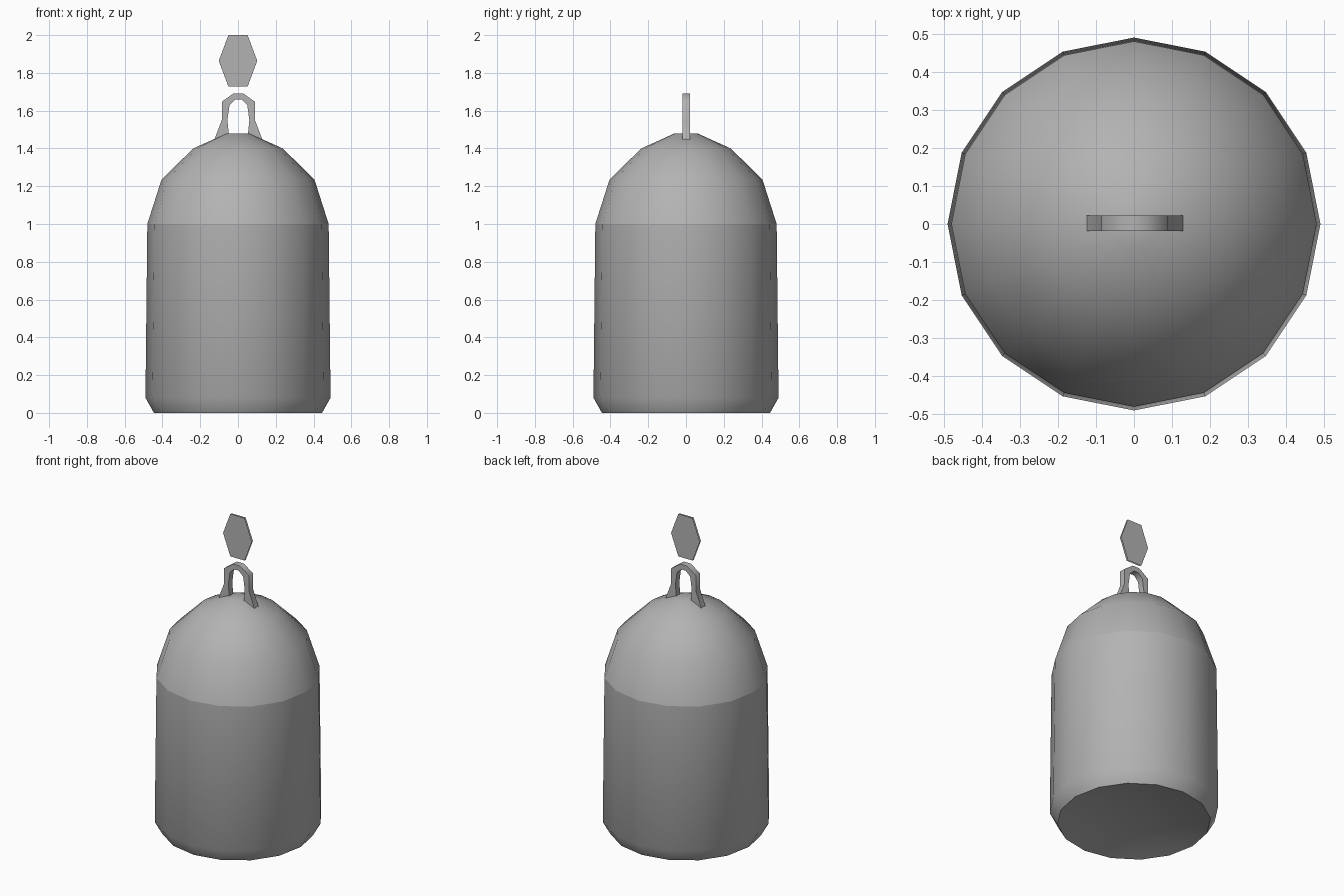
import bpy, math

if "Cube" in bpy.data.objects:
    bpy.data.objects.remove(bpy.data.objects["Cube"])

SIDES = 16
grey = bpy.data.materials.new("dark_grey")
grey.diffuse_color = (0.45, 0.45, 0.45, 1)
grey.use_nodes = True
grey.node_tree.nodes["Principled BSDF"].inputs["Base Color"].default_value = grey.diffuse_color


def make(name, verts, faces, smooth_angle=None):
    mesh = bpy.data.meshes.new(name)
    mesh.from_pydata(verts, [], faces)
    mesh.update()
    mesh.materials.append(grey)
    obj = bpy.data.objects.new(name, mesh)
    bpy.context.collection.objects.link(obj)
    if smooth_angle:
        bpy.ops.object.select_all(action='DESELECT')
        bpy.context.view_layer.objects.active = obj
        obj.select_set(True)
        bpy.ops.object.shade_smooth_by_angle(angle=math.radians(smooth_angle))
    return obj


def lathe(name, profile, cap=False, inward=False):
    """Revolve (radius, z) points listed bottom to top; cap closes the last ring."""
    verts, faces = [], []
    for r, z in profile:
        for i in range(SIDES):
            a = 2 * math.pi * i / SIDES
            verts.append((r * math.cos(a), r * math.sin(a), z))
    for k in range(len(profile) - 1):
        for i in range(SIDES):
            j = (i + 1) % SIDES
            b, t = k * SIDES, (k + 1) * SIDES
            faces.append((b + i, b + j, t + j, t + i))
    if cap:
        b = (len(profile) - 1) * SIDES
        faces.append(tuple(range(b, b + SIDES)))
    if inward:
        faces = [f[::-1] for f in faces]
    return make(name, verts, faces, 60)


# Body with a chamfered foot, shallow hollow underside, and the dome above
lathe("body", [(0.445, 0.0), (0.49, 0.08), (0.48, 1.0)])
lathe("underside", [(0.445, 0.0), (0.3, 0.035), (0.1, 0.055)], True, True)
lathe("dome", [(0.48, 1.0), (0.405, 1.235), (0.237, 1.4), (0.06, 1.48)], True)

# Top loop: paired outer / inner points for the left half, then mirrored
outer = [(-0.127, 1.447), (-0.088, 1.55), (-0.088, 1.647), (-0.025, 1.692)]
inner = [(-0.05, 1.468), (-0.058, 1.55), (-0.047, 1.63), (-0.016, 1.66)]
outer += [(-x, z) for x, z in reversed(outer)]
inner += [(-x, z) for x, z in reversed(inner)]
verts, faces = [], []
for (ox, oz), (ix, iz) in zip(outer, inner):
    ox, ix = ox + 0.002, ix + 0.002
    verts += [(ox, -0.018, oz), (ix, -0.018, iz), (ix, 0.022, iz), (ox, 0.022, oz)]
n = len(outer)
for k in range(n - 1):
    for c in range(4):
        d = (c + 1) % 4
        faces.append((4 * k + c, 4 * k + 4 + c, 4 * k + 4 + d, 4 * k + d))
faces += [(3, 2, 1, 0), tuple(4 * (n - 1) + c for c in range(4))]
faces = [f[::-1] for f in faces]
make("top_loop", verts, faces, 60)

# Floating hexagonal plate: two thin parallel sheets, front and back
hexagon = [(-0.102, 1.864), (-0.051, 1.728), (0.051, 1.728),
           (0.102, 1.864), (0.051, 2.0), (-0.051, 2.0)]
verts = [(x, y, z) for y in (-0.005, 0.005) for x, z in hexagon]
make("hexagon_plate", verts, [(0, 1, 2, 3, 4, 5), (11, 10, 9, 8, 7, 6)])
